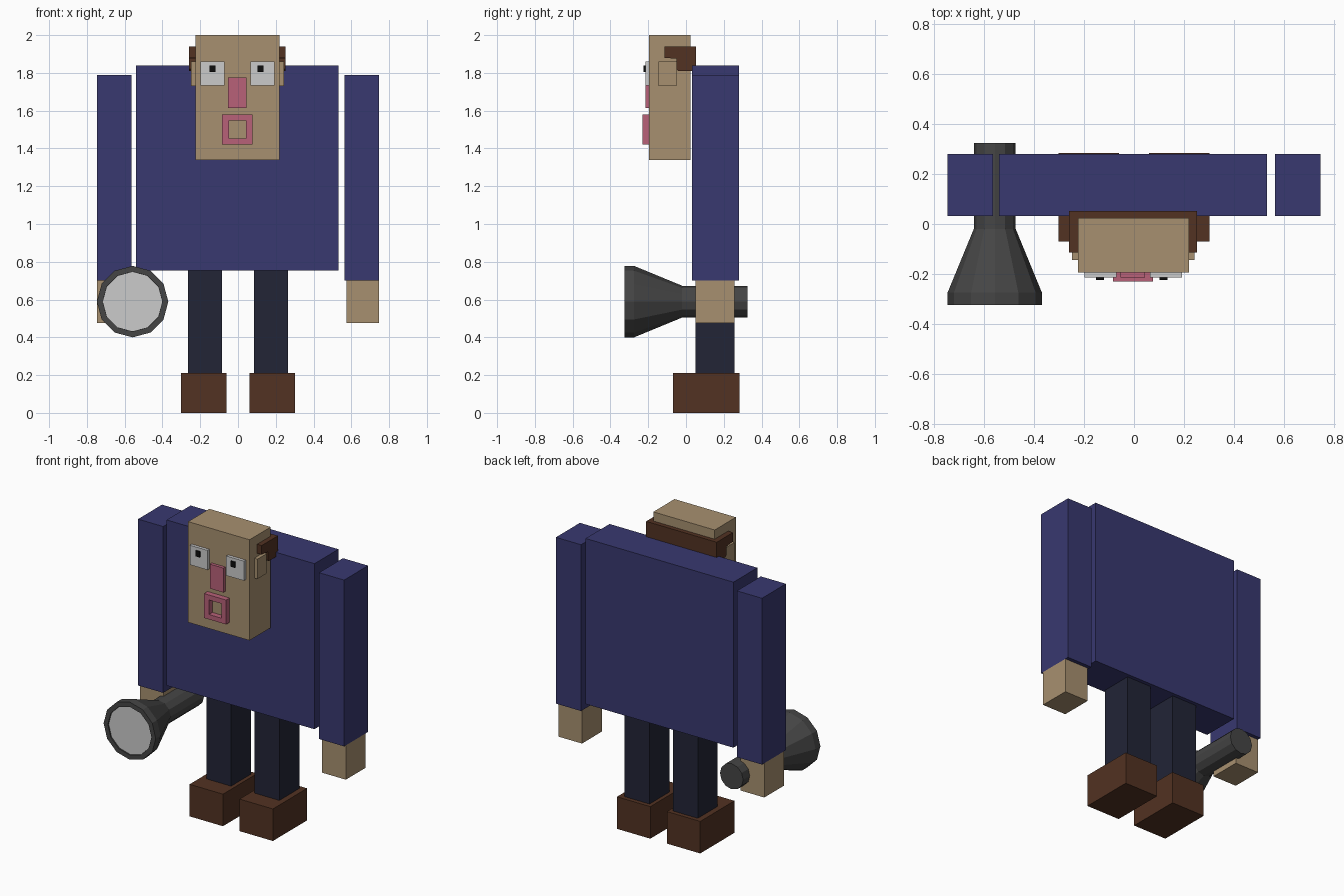
import bpy, bmesh, math

if "Cube" in bpy.data.objects:
    bpy.data.objects.remove(bpy.data.objects["Cube"])


def material(name, r, g, b):
    m = bpy.data.materials.new(name)
    m.diffuse_color = (r, g, b, 1)
    m.use_nodes = True
    m.node_tree.nodes["Principled BSDF"].inputs["Base Color"].default_value = m.diffuse_color
    return m


SKIN = material("skin", 0.39, 0.28, 0.16)
NAVY = material("navy_cloth", 0.04, 0.04, 0.16)
DARK = material("dark_cloth", 0.016, 0.018, 0.037)
BROWN = material("brown", 0.085, 0.032, 0.016)
PINK = material("pink", 0.48, 0.12, 0.19)
BLACK = material("black", 0.004, 0.004, 0.004)
METAL = material("dark_metal", 0.06, 0.06, 0.06)


def finish(name, bm, mat):
    bmesh.ops.recalc_face_normals(bm, faces=bm.faces)
    me = bpy.data.meshes.new(name)
    bm.to_mesh(me)
    bm.free()
    if mat:
        me.materials.append(mat)
    ob = bpy.data.objects.new(name, me)
    bpy.context.collection.objects.link(ob)
    return ob


def box(name, x, y, z, mat=None):
    """Box from (min, max) ranges."""
    bm = bmesh.new()
    bmesh.ops.create_cube(bm, size=1)
    for v in bm.verts:
        v.co = [(a + b) / 2 + c * (b - a) for (a, b), c in zip((x, y, z), v.co)]
    return finish(name, bm, mat)


def pair(name, x, y, z, mat=None, mid=0.0):
    """Box and its mirror image about x = mid."""
    box(name + "_left", (mid + x[0], mid + x[1]), y, z, mat)
    box(name + "_right", (mid - x[1], mid - x[0]), y, z, mat)


def side_extrusion(name, profile, x0, x1, mat):
    """Extrude a (y, z) outline along x."""
    bm = bmesh.new()
    face = bm.faces.new([bm.verts.new((x0, y, z)) for y, z in profile])
    ext = bmesh.ops.extrude_face_region(bm, geom=[face], use_keep_orig=True)
    moved = [v for v in ext["geom"] if isinstance(v, bmesh.types.BMVert)]
    bmesh.ops.translate(bm, verts=moved, vec=(x1 - x0, 0, 0))
    return finish(name, bm, mat)


def lathe_y(name, profile, cx, cz, mat=None, sides=12):
    """Revolve an (r, y) profile about a y-axis line, with capped ends."""
    bm = bmesh.new()
    rings = []
    for r, y in profile:
        angles = [math.tau * i / sides for i in range(sides)]
        rings.append([bm.verts.new((cx + r * math.cos(a), y, cz + r * math.sin(a)))
                      for a in angles])
    for a, b in zip(rings, rings[1:]):
        for i in range(sides):
            j = (i + 1) % sides
            bm.faces.new((a[i], a[j], b[j], b[i]))
    bm.faces.new(rings[0])
    bm.faces.new(rings[-1])
    return finish(name, bm, mat)


# Body and limbs
box("torso", (-0.54, 0.532), (0.032, 0.28), (0.755, 1.84), NAVY)
pair("sleeve", (0.565, 0.747), (0.032, 0.28), (0.70, 1.79), NAVY)
pair("hand", (0.575, 0.747), (0.05, 0.256), (0.475, 0.70), SKIN)
pair("leg", (0.085, 0.265), (0.05, 0.256), (0.21, 0.755), DARK)
pair("shoe", (0.06, 0.302), (-0.07, 0.284), (0.0, 0.21), BROWN)

# Head, with the features centred slightly off x = 0
MID = -0.003
box("head", (-0.225, 0.22), (-0.195, 0.024), (1.34, 2.0), SKIN)
pair("ear", (0.215, 0.246), (-0.145, -0.05), (1.73, 1.86), SKIN, MID)
side_extrusion("hair", [(-0.115, 1.94), (0.053, 1.94), (0.053, 1.81), (-0.04, 1.81),
                        (-0.05, 1.82), (-0.05, 1.875), (-0.115, 1.88)],
               -0.26, 0.252, BROWN)

# Face
pair("eye", (0.068, 0.196), (-0.215, -0.19), (1.732, 1.86), None, MID)
pair("pupil", (0.111, 0.143), (-0.225, -0.21), (1.804, 1.84), BLACK, MID * 3)
box("nose", (-0.054, 0.045), (-0.215, -0.19), (1.615, 1.775), PINK)

# Open mouth: square frame of four bars
for side, x, z in (("top", (-0.084, 0.076), (1.547, 1.58)),
                   ("bottom", (-0.084, 0.076), (1.42, 1.452)),
                   ("left", (-0.084, -0.048), (1.452, 1.547)),
                   ("right", (0.042, 0.076), (1.452, 1.547))):
    box("lip_" + side, x, (-0.231, -0.19), z, PINK)

# Flashlight held in one hand: handle, flared head, rim and lens
CX, CZ = -0.558, 0.589
lathe_y("flashlight_body", [(0.084, 0.325), (0.084, -0.02), (0.189, -0.275), (0.189, -0.325),
                            (0.158, -0.325), (0.158, -0.315)], CX, CZ, METAL)
lathe_y("flashlight_lens", [(0.157, -0.31), (0.157, -0.318)], CX, CZ)
